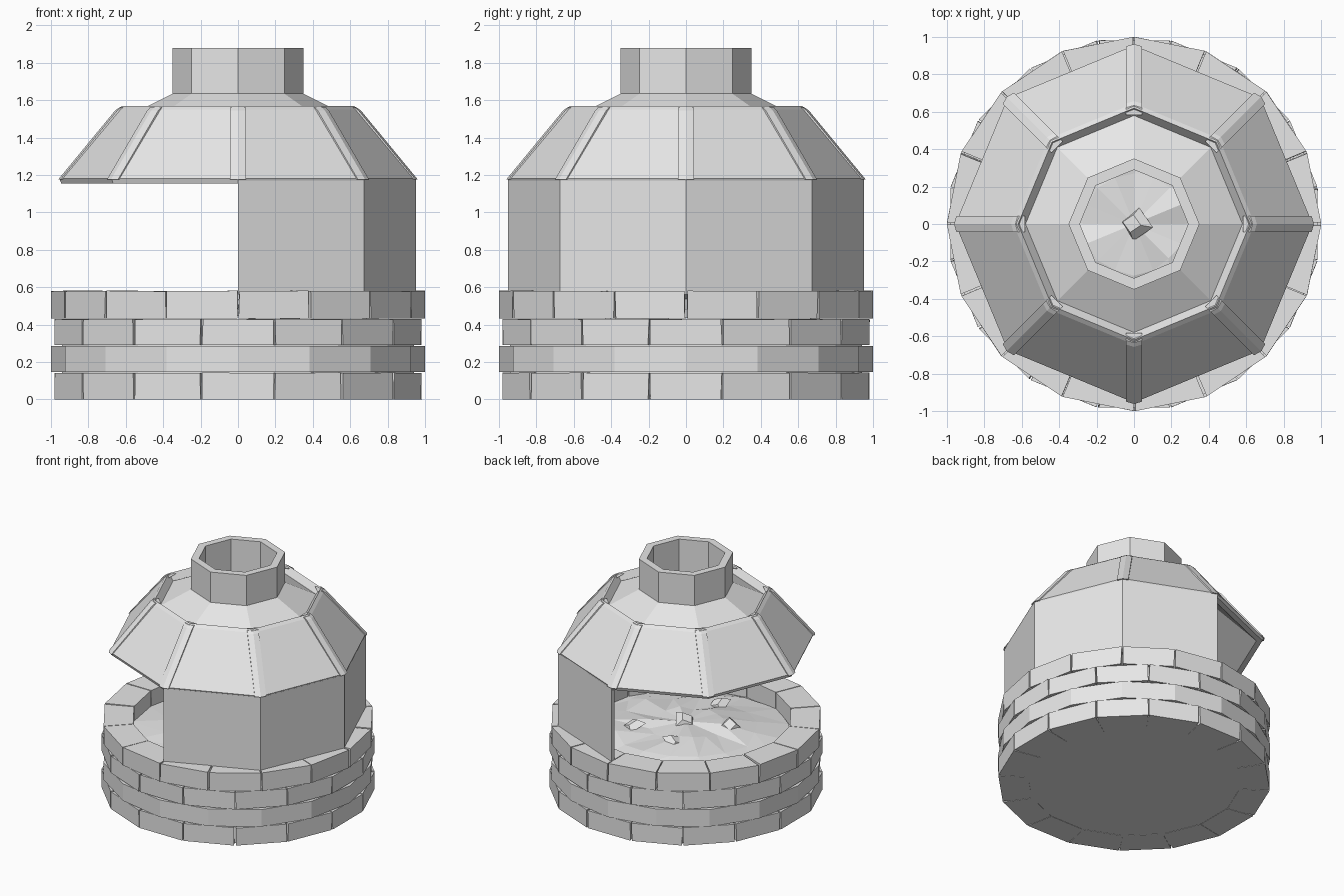
import bpy, bmesh, math, random
from math import cos, sin, radians
from mathutils import Matrix, Vector

random.seed(4)
cube = bpy.data.objects.get("Cube")
if cube:
    bpy.data.objects.remove(cube, do_unlink=True)

grey = bpy.data.materials.new("plain grey stone")
grey.use_nodes = True
GREY = (0.8, 0.8, 0.8, 1)
grey.diffuse_color = GREY
grey.node_tree.nodes["Principled BSDF"].inputs["Base Color"].default_value = GREY


def finish(bm, name):
    bmesh.ops.recalc_face_normals(bm, faces=bm.faces)
    mesh = bpy.data.meshes.new(name)
    bm.to_mesh(mesh)
    bm.free()
    mesh.materials.append(grey)
    obj = bpy.data.objects.new(name, mesh)
    bpy.context.collection.objects.link(obj)
    return obj


def polar(r, angle, z):
    return Vector((r * cos(angle), r * sin(angle), z))


def loft(bm, rings, loop=False):
    """Join equal closed cross-sections; cap the ends unless they loop."""
    rows = [[bm.verts.new(p) for p in ring] for ring in rings]
    n = len(rows[0])
    pairs = list(zip(rows, rows[1:])) + ([(rows[-1], rows[0])] if loop else [])
    for a, b in pairs:
        for i in range(n):
            j = (i + 1) % n
            bm.faces.new((a[i], a[j], b[j], b[i]))
    if not loop:
        bm.faces.new(rows[0])
        bm.faces.new(rows[-1])


def lathe(name, profile, angles, loop=True):
    bm = bmesh.new()
    loft(bm, [[polar(r, a, z) for r, z in profile] for a in angles], loop)
    return finish(bm, name)


EIGHTH = radians(45)
octagon = [i * EIGHTH for i in range(8)]

# Hood shell with its sunken cone
lathe("hood", [(0.945, 1.155), (0.955, 1.18), (0.645, 1.55), (0.62, 1.57),
               (0.58, 1.52), (0.34, 1.64), (0.29, 1.62), (0.57, 1.48),
               (0.90, 1.155)], octagon)

# Open chimney
lathe("chimney", [(0.35, 1.62), (0.35, 1.88), (0.29, 1.88), (0.29, 1.62)], octagon)

# Half-round back wall
lathe("wall", [(0.952, 0.56), (0.952, 1.17), (0.915, 1.17), (0.915, 0.56)],
      [(i - 2) * EIGHTH for i in range(5)], loop=False)

# Ridged ribs on the hood corners
bm = bmesh.new()
section = [(-0.04, -0.042), (0, -0.042), (0.012, 0), (0, 0.042), (-0.04, 0.042)]
for angle in octagon:
    turn = Matrix.Rotation(angle, 3, 'Z')
    loft(bm, [[turn @ Vector((r + d, side, z)) for d, side in section]
              for r, z in ((0.95, 1.175), (0.645, 1.545), (0.622, 1.562))])
finish(bm, "hood_ribs")

# Four courses of bricks, alternate courses shifted by half a brick
STEP = radians(22.5)
courses = [(0.0, 0.14, 0.5, 0.009), (0.147, 0.285, 0, 0),
           (0.292, 0.427, 0.5, 0.009), (0.434, 0.577, 0, 0.009)]
for number, (low, high, shift, gap) in enumerate(courses, 1):
    bm = bmesh.new()
    for i in range(16):
        start = (i + shift) * STEP
        ends = []
        for base, sign in ((start, 1), (start + STEP, -1)):
            slack = [sign * gap * random.uniform(0.1, 1) for _ in range(2)]
            lift = random.uniform(0, gap / 2)
            ends.append([polar(1.0, base + slack[0], low),
                         polar(1.0, base + slack[1], high + lift),
                         polar(0.78, base + slack[1], high + lift),
                         polar(0.78, base + slack[0], low)])
        loft(bm, ends)
    finish(bm, f"brick_course_{number}")

# Solid core under the fire bed
bm = bmesh.new()
loft(bm, [[polar(0.96, (i + 0.5) * STEP, z) for i in range(16)] for z in (0.002, 0.43)])
finish(bm, "base_core")

# Uneven mound of coals
bm = bmesh.new()
rings = []
for r, z, n in ((0.8, 0.44, 16), (0.55, 0.49, 16), (0.28, 0.525, 16)):
    rings.append([bm.verts.new(polar(r * random.uniform(0.93, 1), i * STEP,
                                     z + random.uniform(-0.022, 0.022)))
                  for i in range(n)])
for a, b in zip(rings, rings[1:]):
    for i in range(16):
        j = (i + 1) % 16
        bm.faces.new((a[i], a[j], b[j]))
        bm.faces.new((a[i], b[j], b[i]))
peak = bm.verts.new((0, 0, 0.54))
for i in range(16):
    bm.faces.new((rings[-1][i], rings[-1][(i + 1) % 16], peak))
finish(bm, "coal_bed")

# Loose shards poking out of the coals
bm = bmesh.new()
for x, y, z in ((0, 0, 0.55), (0.04, -0.46, 0.49), (-0.3, -0.13, 0.53),
                (-0.12, 0.3, 0.52), (0.32, 0.23, 0.51)):
    place = (Matrix.Translation((x, y, z))
             @ Matrix.Rotation(random.uniform(0, 6), 4, 'Z')
             @ Matrix.Rotation(0.5, 4, 'X')
             @ Matrix.Diagonal((0.12, 0.14, 0.05, 1)))
    bmesh.ops.create_cone(bm, cap_ends=True, segments=4, radius1=0.75,
                          radius2=0.4, depth=1, matrix=place)
finish(bm, "coal_shards")
